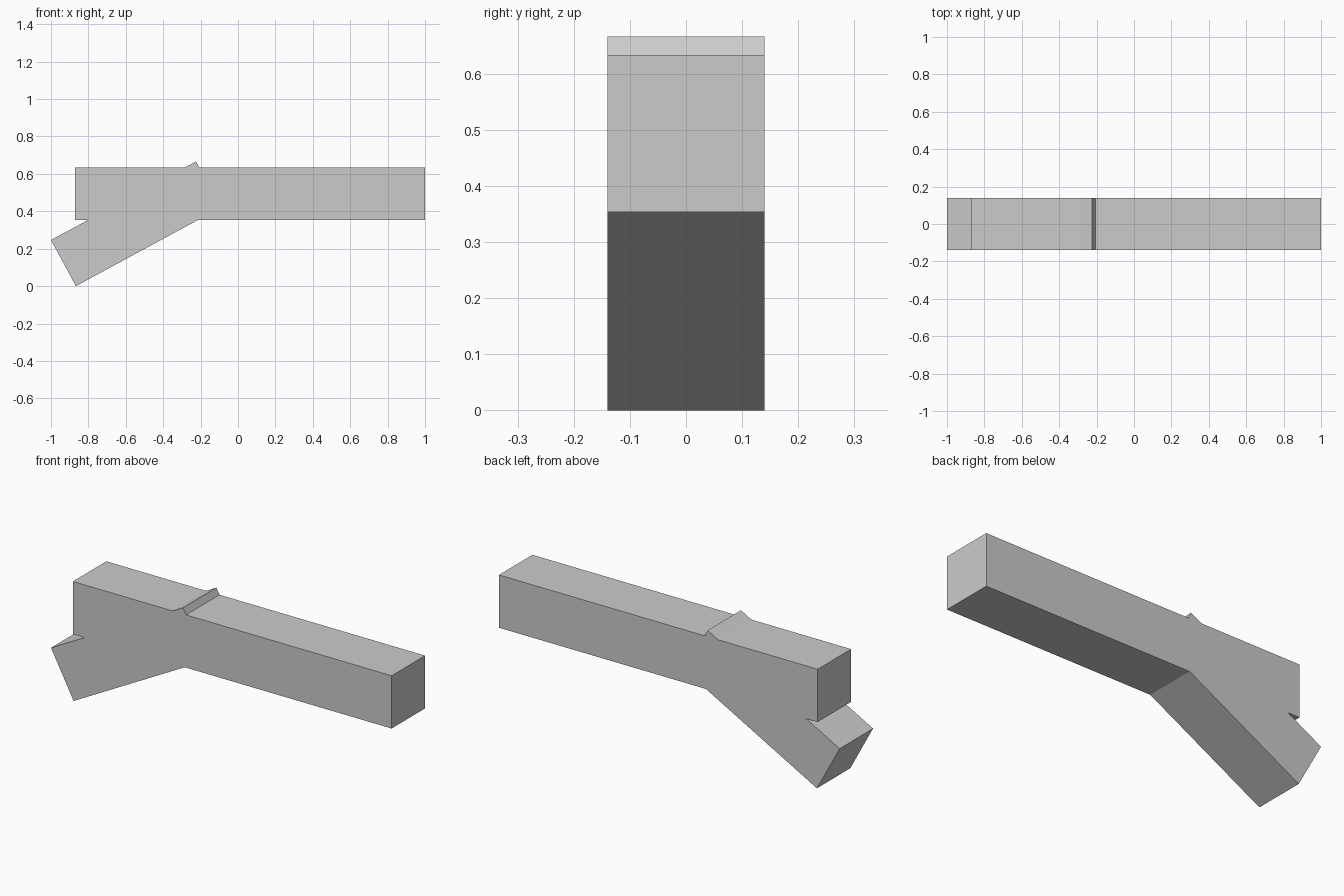
import bpy
from math import radians, sin, cos

if "Cube" in bpy.data.objects:
    bpy.data.objects.remove(bpy.data.objects["Cube"])

SECTION = 0.28  # both timbers share one square cross-section


def timber(name, centre, length, tilt=0.0):
    """Square timber along x, tilted up towards +x by the given angle."""
    bpy.ops.mesh.primitive_cube_add(size=1, location=centre, rotation=(0, -tilt, 0))
    obj = bpy.context.object
    obj.name = name
    obj.scale = (length, SECTION, SECTION)
    bpy.ops.object.transform_apply(location=False, rotation=False, scale=True)
    return obj


# Horizontal beam
x0, x1, z0 = -0.871, 1.0, 0.353
timber("beam", ((x0 + x1) / 2, 0, z0 + SECTION / 2), x1 - x0)

# Sloping brace: lower corner rests on z = 0, left corner at x = -1
tilt, length = radians(28.44), 0.882
foot_x = -1 + SECTION * sin(tilt)
centre_x = foot_x + length / 2 * cos(tilt) - SECTION / 2 * sin(tilt)
centre_z = length / 2 * sin(tilt) + SECTION / 2 * cos(tilt)
timber("brace", (centre_x, 0, centre_z), length, tilt)
